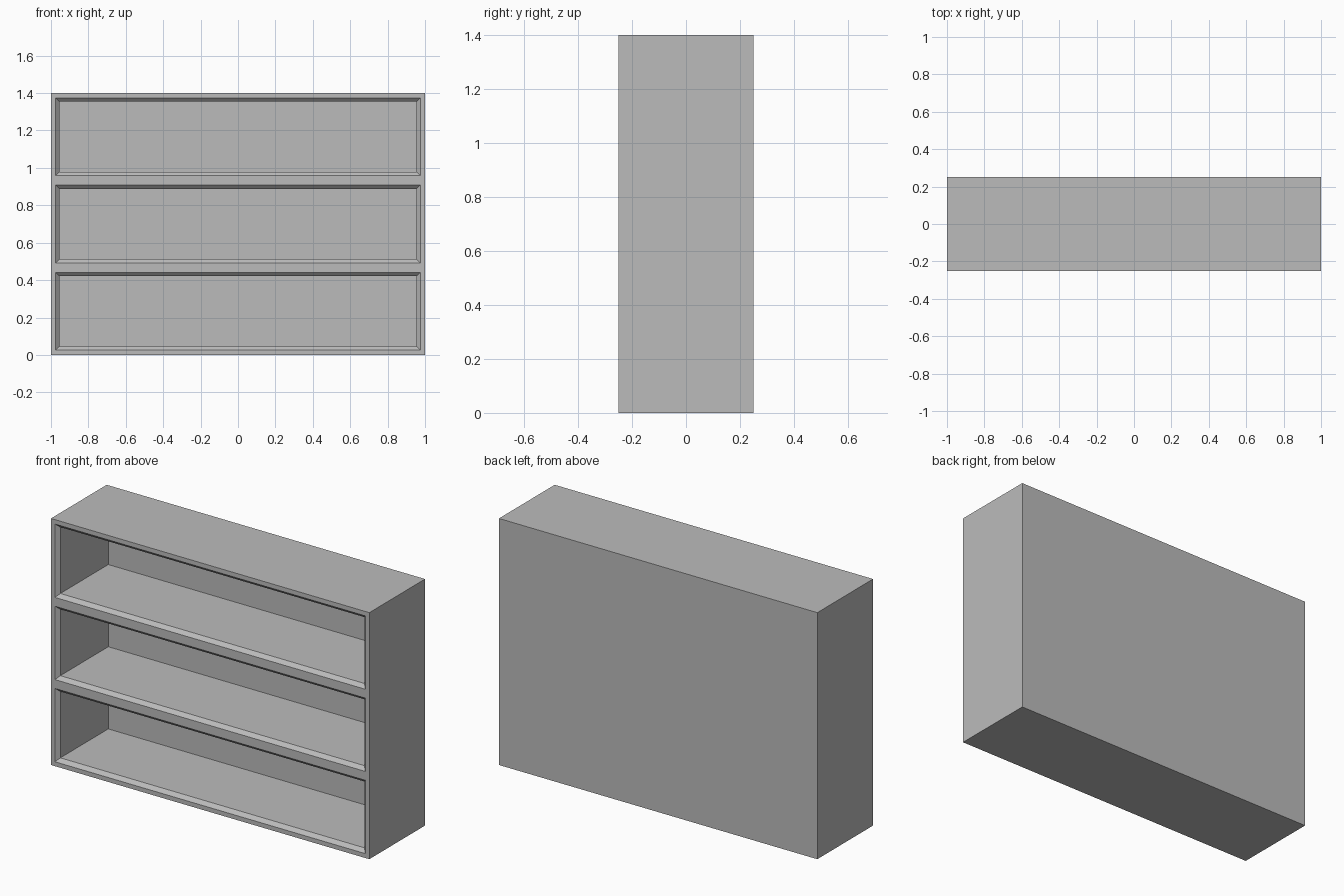
import bpy
import bmesh
from mathutils import Matrix, Vector

WIDTH, DEPTH, HEIGHT = 2.0, 0.5, 1.4
SHELVES = 3
RIM = 0.025        # flat border around each bay
CHAMFER = 0.02     # bevelled lip of each bay
BACK = 0.05        # back panel thickness

default = bpy.data.objects.get("Cube")
if default:
    bpy.data.objects.remove(default, do_unlink=True)


def make_material(name, rgb):
    mat = bpy.data.materials.new(name)
    mat.use_nodes = True
    colour = (*rgb, 1.0)
    mat.diffuse_color = colour
    mat.node_tree.nodes["Principled BSDF"].inputs["Base Color"].default_value = colour
    return mat


# Solid case
bm = bmesh.new()
bmesh.ops.create_cube(bm, size=1, matrix=Matrix.Translation((0, 0, HEIGHT / 2))
                      @ Matrix.Diagonal((WIDTH, DEPTH, HEIGHT, 1)))

# Split into equal tiers
for i in range(1, SHELVES):
    bmesh.ops.bisect_plane(bm, geom=bm.verts[:] + bm.edges[:] + bm.faces[:],
                           plane_co=(0, 0, HEIGHT * i / SHELVES), plane_no=(0, 0, 1))
bm.normal_update()

# Rim, then chamfered lip, then the hollow of each bay
bays = [f for f in bm.faces if f.normal.y < -0.9]
bmesh.ops.inset_individual(bm, faces=bays, thickness=RIM, use_even_offset=True)
bmesh.ops.inset_individual(bm, faces=bays, thickness=CHAMFER, depth=-CHAMFER,
                           use_even_offset=True)
hollow = bmesh.ops.extrude_discrete_faces(bm, faces=bays)["faces"]
bmesh.ops.translate(bm, verts=list({v for f in hollow for v in f.verts}),
                    vec=Vector((0, DEPTH - BACK - CHAMFER, 0)))

# Remove the tier seams from the plain sides and back
bm.normal_update()
seams = [e for e in bm.edges if len(e.link_faces) == 2
         and e.calc_face_angle() < 0.01
         and all(f.normal.y > -0.5 for f in e.link_faces)]
bmesh.ops.dissolve_edges(bm, edges=seams, use_verts=False)
bmesh.ops.recalc_face_normals(bm, faces=bm.faces[:])

mesh = bpy.data.meshes.new("shelf_unit")
bm.to_mesh(mesh)
bm.free()
mesh.materials.append(make_material("plain_grey", (0.5, 0.5, 0.5)))
shelf_unit = bpy.data.objects.new("shelf_unit", mesh)
bpy.context.collection.objects.link(shelf_unit)
